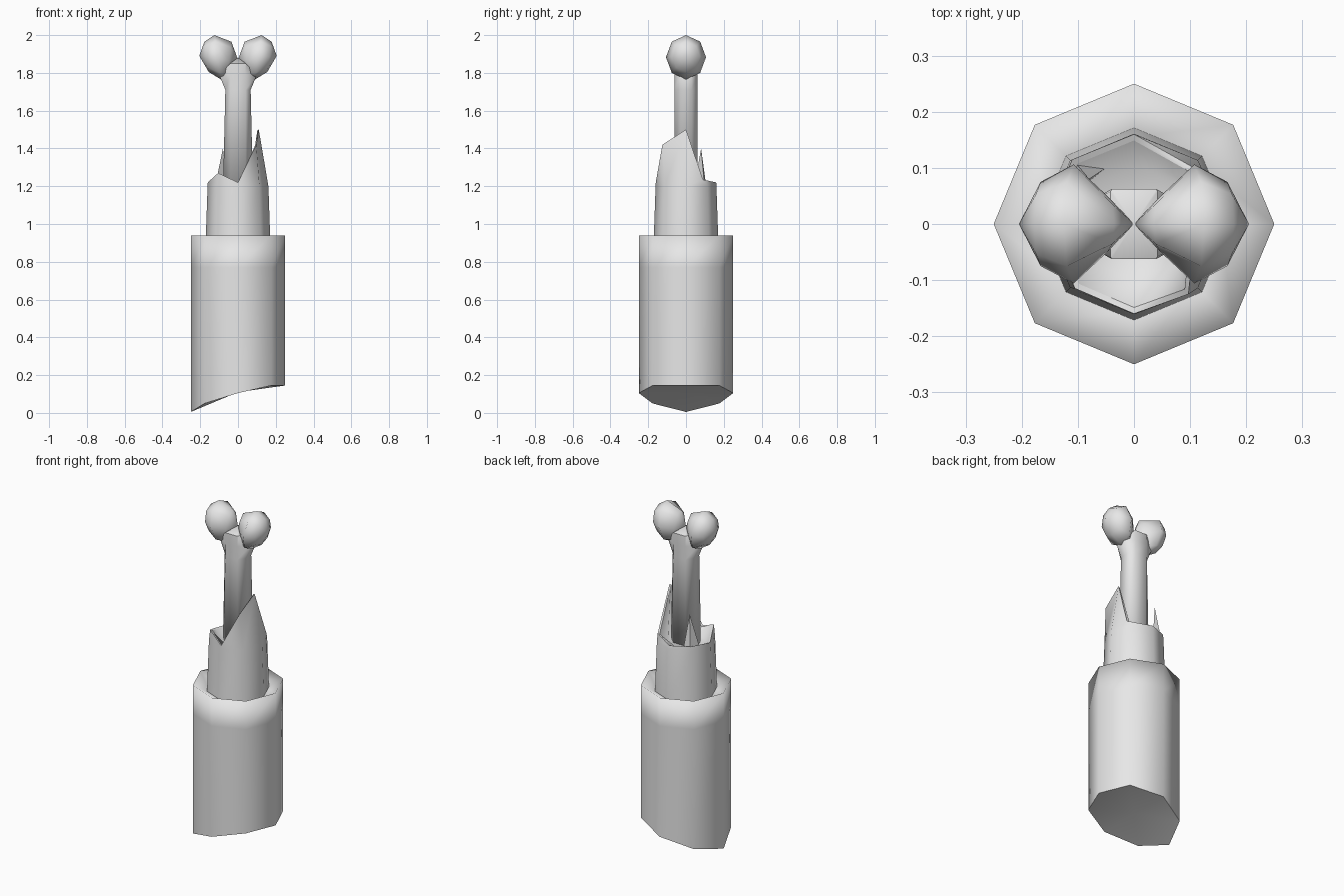
import bpy, bmesh
from math import cos, sin, pi

if "Cube" in bpy.data.objects:
    bpy.data.objects.remove(bpy.data.objects["Cube"])

grey = bpy.data.materials.new("light_grey")
grey.use_nodes = True
COLOUR = (0.8, 0.8, 0.8, 1)
grey.diffuse_color = COLOUR
grey.node_tree.nodes["Principled BSDF"].inputs["Base Color"].default_value = COLOUR


def loft(name, rings, start=None, end=None, sharp=()):
    """Skin equal rings of points, close the ends to a tip, crease chosen rings."""
    bm = bmesh.new()
    loops = [[bm.verts.new(p) for p in ring] for ring in rings]
    n = len(loops[0])
    for a, b in zip(loops, loops[1:]):
        for i in range(n):
            j = (i + 1) % n
            bm.faces.new((a[i], a[j], b[j], b[i]))
    for tip, loop in ((start, loops[0]), (end, loops[-1])):
        if tip:
            v = bm.verts.new(tip)
            for i in range(n):
                bm.faces.new((v, loop[i], loop[(i + 1) % n]))
    bmesh.ops.recalc_face_normals(bm, faces=bm.faces)
    for f in bm.faces:
        f.smooth = True
    for k in sharp:
        for i in range(n):
            edge = bm.edges.get((loops[k][i], loops[k][(i + 1) % n]))
            edge.smooth = False
    mesh = bpy.data.meshes.new(name)
    bm.to_mesh(mesh)
    bm.free()
    mesh.materials.append(grey)
    obj = bpy.data.objects.new(name, mesh)
    bpy.context.collection.objects.link(obj)
    return obj


def octagon(r, heights):
    if not isinstance(heights, (list, tuple)):
        heights = [heights] * 8
    return [(r * cos(i * pi / 4), r * sin(i * pi / 4), h) for i, h in enumerate(heights)]


# Outer stump: slanted cut below, rim dished inwards above
cut = [0.145, 0.145, 0.105, 0.05, 0.005, 0.05, 0.105, 0.145]
loft("outer_stump",
     [octagon(0.25, cut), octagon(0.25, 0.77), octagon(0.25, 0.94), octagon(0.155, 0.89)],
     start=(0, 0, 0.11), end=(0, 0, 0.89), sharp=[0])

# Torn inner sleeve, its ragged lip leaning inwards at the tall shards
lip = [(0.11, 0, 1.5), (0.125, 0.09, 1.235), (0, 0.16, 1.22), (-0.11, 0.115, 1.225),
       (-0.16, 0, 1.22), (-0.105, -0.115, 1.27), (0, -0.16, 1.22), (0.097, -0.125, 1.42)]
inner_lip = [(x * 0.93, y * 0.93, z - 0.005) for x, y, z in lip]
loft("torn_sleeve",
     [octagon(0.172, 0.88), octagon(0.161, 1.2), lip, inner_lip, octagon(0.1, 1.19)],
     end=(0, 0, 1.19), sharp=[2, 3])

# Loose shard standing inside the sleeve
loft("inner_shard",
     [[(-0.125, 0.04, 1.18), (-0.105, 0.11, 1.18), (-0.05, 0.1, 1.18)]],
     end=(-0.08, 0.08, 1.4)).data.shade_flat()


# Bone shaft flaring under the knuckles
def shaft_ring(a, z, flat=0.04, depth=0.062, side=0.03):
    quarter = [(a, -side), (a, side), (flat, depth), (-flat, depth)]
    return [(x, y, z) for x, y in quarter] + [(-x, -y, z) for x, y in quarter]


loft("bone_shaft",
     [shaft_ring(0.08, 1.15), shaft_ring(0.067, 1.71), shaft_ring(0.1, 1.79),
      shaft_ring(0.042, 1.85, side=0.058)],
     start=(0, 0, 1.15), end=(0, 0, 1.88), sharp=[3])


# Paired knuckles: faceted bulbs pinched together at the middle
def knuckle_ring(side, top, low, width):
    ring = []
    for i in range(8):
        t = (1 + cos(i * pi / 4)) / 2
        x, z = (low[k] + (top[k] - low[k]) * t for k in (0, 1))
        ring.append((side * x, width * sin(i * pi / 4), z))
    return ring


for label, side in (("left", 1), ("right", -1)):
    loft(label + "_knuckle",
         [knuckle_ring(side, (0.035, 1.965), (0.06, 1.765), 0.05),
          knuckle_ring(side, (0.125, 2.0), (0.09, 1.765), 0.106),
          knuckle_ring(side, (0.178, 1.965), (0.155, 1.805), 0.075)],
         start=(0, 0, 1.87), end=(side * 0.205, 0, 1.89))
